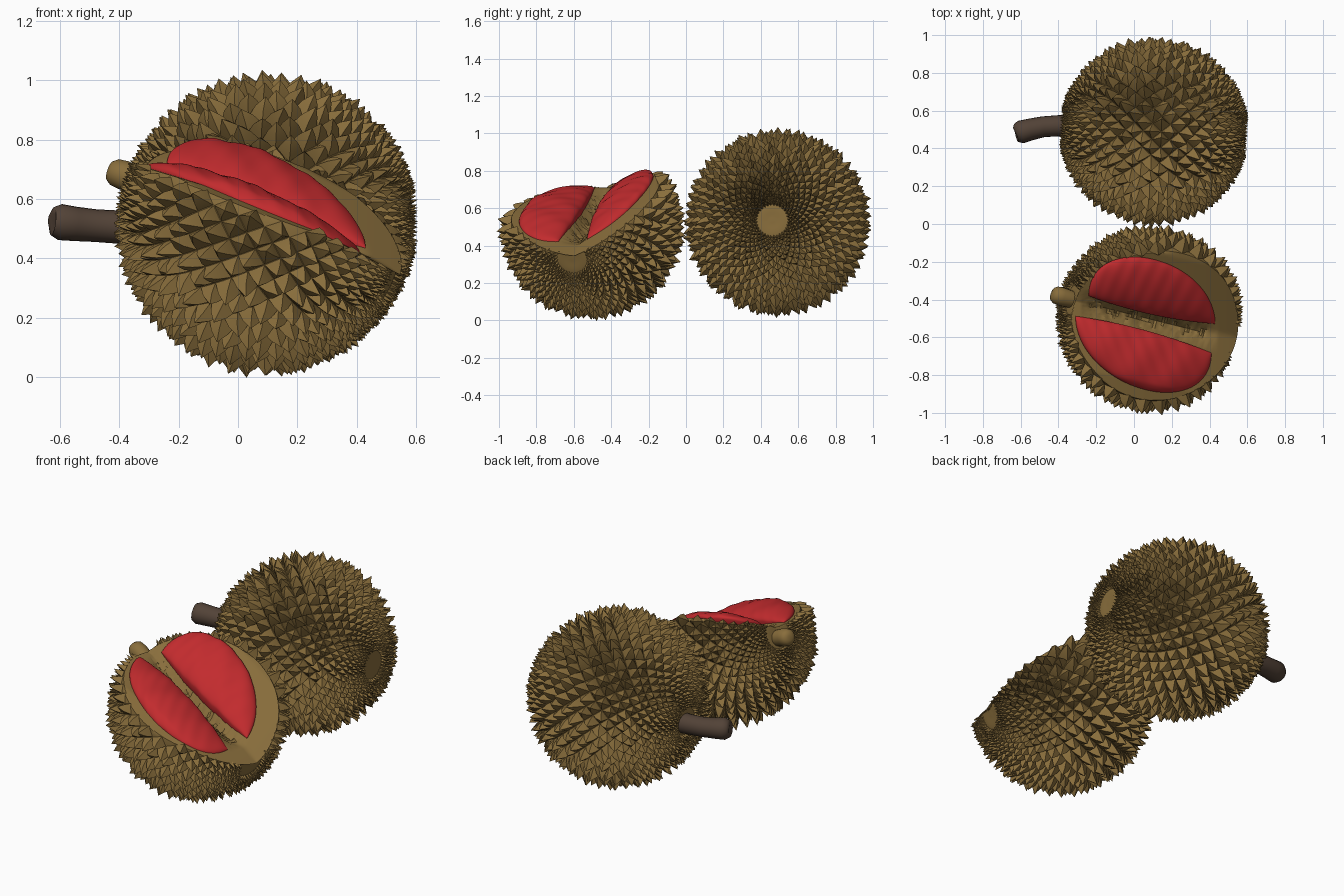
import bpy, bmesh, math, random
from mathutils import Vector, Matrix

if "Cube" in bpy.data.objects:
    bpy.data.objects.remove(bpy.data.objects["Cube"])

random.seed(4)


def material(name, rgb):
    m = bpy.data.materials.new(name)
    m.diffuse_color = (*rgb, 1)
    m.use_nodes = True
    m.node_tree.nodes["Principled BSDF"].inputs["Base Color"].default_value = m.diffuse_color
    return m


HUSK = material("husk_brown", (0.25, 0.155, 0.045))
FLESH = material("flesh_red", (0.54, 0.024, 0.027))
WOOD = material("stem_dark_brown", (0.085, 0.055, 0.038))


def finish(bm, name, mat, angle=30):
    bmesh.ops.recalc_face_normals(bm, faces=bm.faces)
    me = bpy.data.meshes.new(name)
    bm.to_mesh(me)
    bm.free()
    me.materials.append(mat)
    ob = bpy.data.objects.new(name, me)
    bpy.context.collection.objects.link(ob)
    bpy.ops.object.select_all(action='DESELECT')
    ob.select_set(True)
    bpy.context.view_layer.objects.active = ob
    bpy.ops.object.shade_smooth_by_angle(angle=math.radians(angle))
    return ob


# Opened surface of the split fruit: tilted, with a shallow valley
def split_height(x, y):
    x, y = x - 0.1, y + 0.5
    v = abs(y + 0.22 * x)
    return 0.66 - 0.36 * x + 0.27 * y - 0.22 * x * x - 0.085 * max(0, 1 - v / 0.35)


def core_height(x, y):
    # deeper rough groove between the flesh pieces
    u, v = x - 0.08, y + 0.51 + 0.22 * (x - 0.08)
    k = max(0, 1 - (u / 0.36) ** 2) * max(0, 1 - abs(v) / 0.09)
    return split_height(x, y) - k * (0.09 + random.uniform(-0.02, 0.02))


# Husk: radius by latitude, with a small dimple at both poles
def husk_point(lat, lon, lift=0.0):
    s, c = math.sin(lat), math.cos(lat)
    r = 0.486 - 0.052 * c - 0.02 * math.exp(-(1 - abs(s)) / 0.01) + lift
    return Vector((r * s, r * c * math.cos(lon), r * c * math.sin(lon)))


def spiny_husk(name, center, axis, split=False):
    mat = Matrix.Translation(center) @ Vector(axis).to_track_quat('X', 'Z').to_matrix().to_4x4()
    bm = bmesh.new()
    # inner body, flattened to the opened surface when split
    bmesh.ops.create_uvsphere(bm, u_segments=140, v_segments=100, radius=1)
    for v in bm.verts:
        p = v.co.copy()
        v.co = mat @ husk_point(math.asin(max(-1, min(1, p.z))), math.atan2(p.y, p.x), -0.004)
        if split:
            v.co.z = min(v.co.z, core_height(v.co.x, v.co.y))
    # thorns: staggered diamond pyramids, shrinking towards the poles
    n, step = 32, 0.112
    half = math.pi / n
    gd = lambda m: math.atan(math.sinh(m))
    rings = int(2.4 / step)
    for j in range(-rings, rings + 1):
        m = j * step
        for i in range(n):
            lon = (2 * i + j % 2) * half
            mid = mat @ husk_point(gd(m), lon)
            if split and mid.z > split_height(mid.x, mid.y) - 0.005:
                continue
            corners = [(m + step, lon), (m, lon + half), (m - step, lon), (m, lon - half)]
            height = (0.022 + 0.053 * math.cos(gd(m))) * random.uniform(0.82, 1.1)
            jm, jl = random.uniform(-0.45, 0.45) * step, random.uniform(-0.45, 0.45) * half
            tip = bm.verts.new(mat @ husk_point(gd(m + jm), lon + jl, height))
            # slightly swollen flanks
            base = [bm.verts.new(mat @ husk_point(gd(a), b, -0.006)) for a, b in corners]
            ring = [bm.verts.new(mat @ husk_point(gd(m + (a - m) * 0.54 + jm * 0.4),
                                                  lon + (b - lon) * 0.54 + jl * 0.4,
                                                  height * 0.52)) for a, b in corners]
            for k in range(4):
                q = (k + 1) % 4
                bm.faces.new((base[k], base[q], ring[q], ring[k]))
                bm.faces.new((ring[k], ring[q], tip))
    return finish(bm, name, HUSK), mat


whole, whole_m = spiny_husk("whole_fruit_husk", (0.105, 0.49, 0.525), (0.97, -0.06, 0.02))
opened, open_m = spiny_husk("split_fruit_husk", (0.09, -0.505, 0.505), (1, -0.25, -0.42), True)


# Tube along a path of (point, radius)
def tube(name, path, mat, sides=20):
    bm = bmesh.new()
    loops = []
    for i, (p, r) in enumerate(path):
        a, b = Vector(path[max(i - 1, 0)][0]), Vector(path[min(i + 1, len(path) - 1)][0])
        q = (b - a).to_track_quat('Z', 'Y')
        loops.append([bm.verts.new(Vector(p) + q @ Vector((r * math.cos(t), r * math.sin(t), 0)))
                      for t in (2 * math.pi * k / sides for k in range(sides))])
    for A, B in zip(loops, loops[1:]):
        for k in range(sides):
            q = (k + 1) % sides
            bm.faces.new((A[k], A[q], B[q], B[k]))
    bm.faces.new(loops[0])
    bm.faces.new(loops[-1])
    return finish(bm, name, mat, 60)


# Stem of the whole fruit, with a worn cut end
tube("stem", [((-0.31, 0.52, 0.50), 0.058), ((-0.40, 0.52, 0.505), 0.056),
              ((-0.48, 0.515, 0.510), 0.055), ((-0.55, 0.50, 0.516), 0.058),
              ((-0.60, 0.487, 0.522), 0.061), ((-0.625, 0.482, 0.525), 0.048),
              ((-0.627, 0.481, 0.525), 0.03)], WOOD)


# Stub left at the stem end of the split fruit
tube("split_fruit_stem_stub", [((-0.33, -0.40, 0.655), 0.045), ((-0.385, -0.385, 0.68), 0.05),
                               ((-0.415, -0.375, 0.69), 0.046), ((-0.43, -0.37, 0.695), 0.034),
                               ((-0.435, -0.368, 0.697), 0.015)], HUSK)


# Flesh pieces: wedges with a nearly straight inner edge and a curved outer edge
def flesh(name, xc, yc, slope, length, width, side, phase):
    bm = bmesh.new()
    bmesh.ops.create_uvsphere(bm, u_segments=64, v_segments=64, radius=1,
                              matrix=Matrix.Rotation(math.pi / 2, 4, 'Y'))
    for v in bm.verts:
        s, t, h = v.co
        w = math.sqrt(max(0, 1 - s * s))
        across = width * (t + w) / 2 + 0.025 * s * s
        x = xc + length * s
        y = yc - slope * length * s + side * across
        wrinkle = 0.003 * w * math.sin(11 * s + 3 * t + phase) + 0.002 * w * math.sin(27 * s - 5 * t)
        z = split_height(x, y) + (0.058 * h + wrinkle if h > 0 else 0.15 * h + wrinkle)
        v.co = (x, y, z)
    finish(bm, name, FLESH, 80)


flesh("back_flesh", 0.095, -0.48, 0.22, 0.335, 0.295, 1, 0.0)
flesh("front_flesh", 0.05, -0.56, 0.27, 0.36, 0.315, -1, 2.0)
